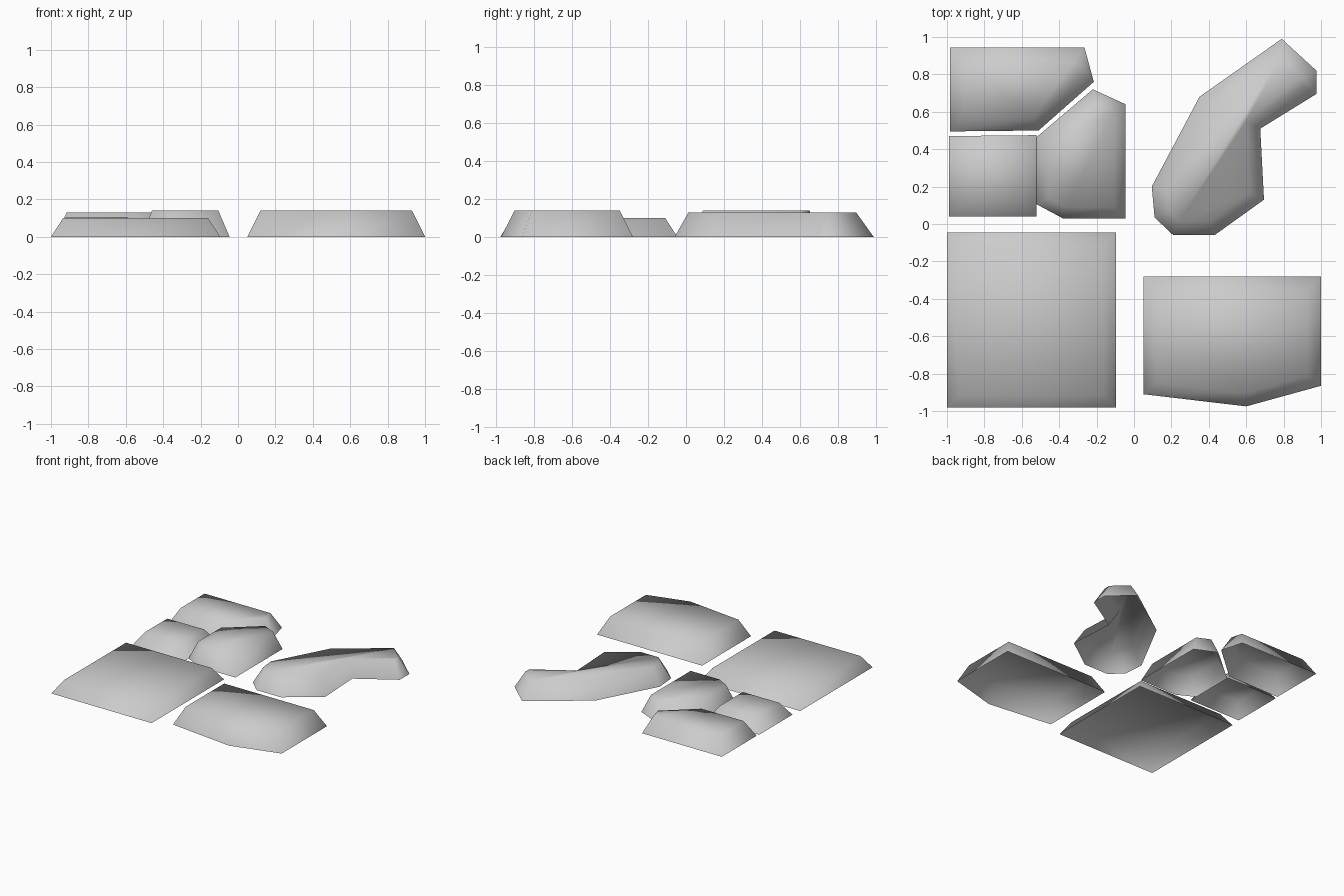
import bpy
import bmesh
from mathutils import Vector

cube = bpy.data.objects.get("Cube")
if cube:
    bpy.data.objects.remove(cube, do_unlink=True)

# Single plain stone colour
stone = bpy.data.materials.new("stone_grey")
stone.use_nodes = True
grey = (0.6, 0.6, 0.6, 1)
stone.diffuse_color = grey
stone.node_tree.nodes["Principled BSDF"].inputs["Base Color"].default_value = grey


def inset_outline(points, distance):
    """Move every edge of a counter-clockwise outline inward."""
    result = []
    count = len(points)
    for i, p in enumerate(points):
        a = (p - points[i - 1]).normalized()
        b = (points[(i + 1) % count] - p).normalized()
        n1, n2 = Vector((-a.y, a.x)), Vector((-b.y, b.x))
        result.append(p + (n1 + n2) * (distance / (1 + n1.dot(n2))))
    return result


def paving_slab(name, outline, height, slope):
    """Sloped sides and a flat top, open underneath; outline is clockwise."""
    base = [Vector(p) for p in reversed(outline)]
    top = inset_outline(base, slope)
    bm = bmesh.new()
    low = [bm.verts.new((p.x, p.y, 0)) for p in base]
    high = [bm.verts.new((p.x, p.y, height)) for p in top]
    for i in range(len(base)):
        j = (i + 1) % len(base)
        bm.faces.new((low[i], low[j], high[j], high[i]))
    bm.faces.new(high)
    for face in bm.faces:
        face.smooth = True
    mesh = bpy.data.meshes.new(name)
    bm.to_mesh(mesh)
    bm.free()
    mesh.materials.append(stone)
    bpy.context.collection.objects.link(bpy.data.objects.new(name, mesh))


# Cluster of three smaller slabs
paving_slab("back_slab", [(-0.985, 0.945), (-0.265, 0.945), (-0.215, 0.76),
                          (-0.51, 0.5), (-0.985, 0.495)], 0.13, 0.07)
paving_slab("small_square_slab", [(-0.99, 0.47), (-0.52, 0.475),
                                  (-0.52, 0.04), (-0.99, 0.04)], 0.105, 0.07)
paving_slab("middle_slab", [(-0.52, 0.465), (-0.22, 0.72), (-0.045, 0.64),
                            (-0.045, 0.03), (-0.38, 0.03), (-0.52, 0.105)], 0.14, 0.06)

# Large front slabs
paving_slab("large_square_slab", [(-1, -0.045), (-0.095, -0.045),
                                  (-0.095, -0.98), (-1, -0.98)], 0.10, 0.065)
paving_slab("pointed_front_slab", [(0.05, -0.28), (1, -0.28), (1, -0.865),
                                   (0.6, -0.975), (0.05, -0.91)], 0.14, 0.07)

# Bent slab
paving_slab("bent_slab", [(0.79, 0.99), (0.975, 0.82), (0.975, 0.695), (0.675, 0.51),
                          (0.695, 0.13), (0.43, -0.06), (0.21, -0.06), (0.11, 0.035),
                          (0.095, 0.2), (0.35, 0.68)], 0.13, 0.073)
